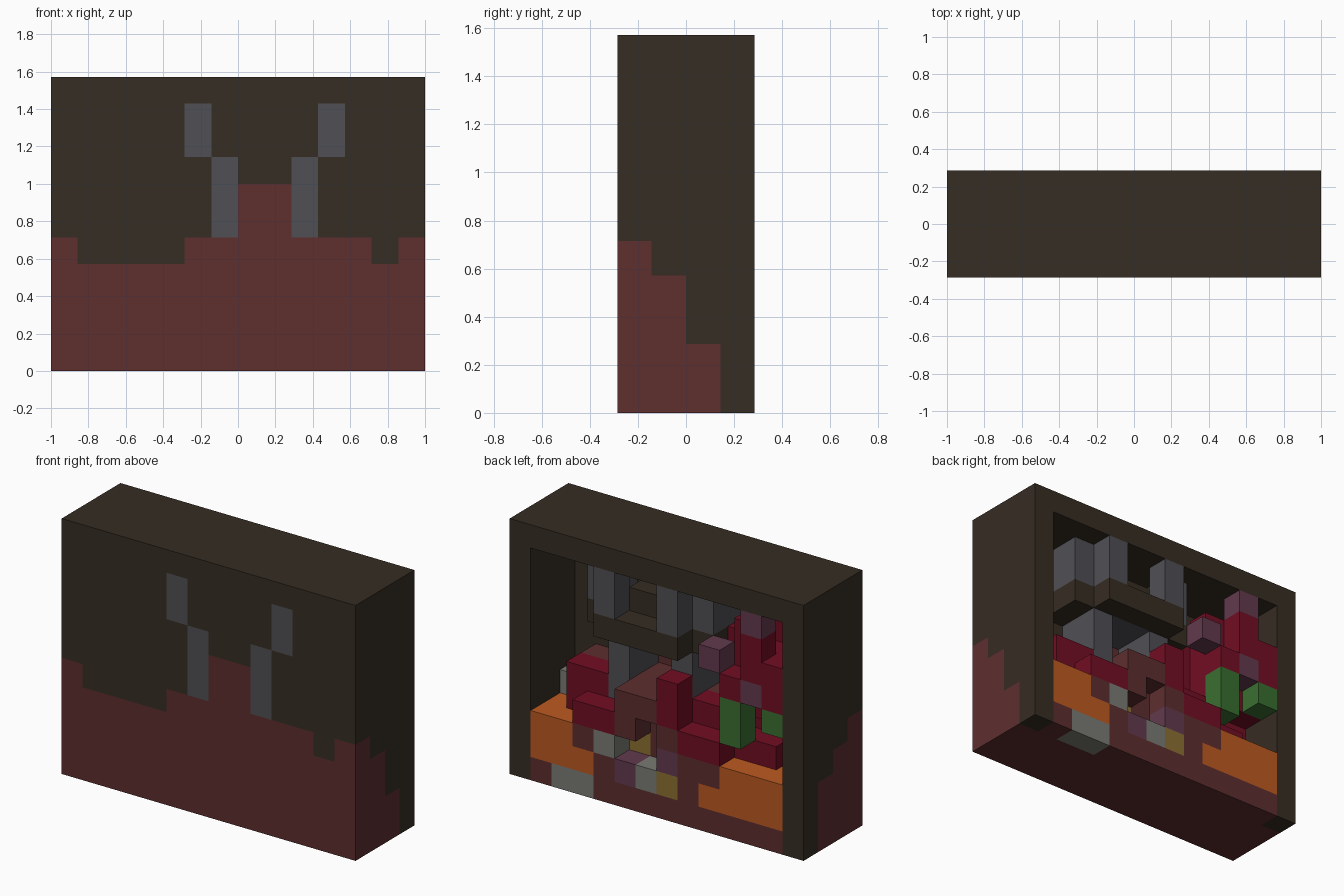
import bpy
import bmesh
from mathutils import Vector

cube = bpy.data.objects.get("Cube")
if cube:
    bpy.data.objects.remove(cube, do_unlink=True)

UNIT = 1 / 7          # block edge
WIDE, DEEP = 14, 4    # blocks across and front to back


def linear(c):
    c /= 255
    return c / 12.92 if c <= 0.04045 else ((c + 0.055) / 1.055) ** 2.4


def material(name, *rgb):
    mat = bpy.data.materials.new(name)
    mat.use_nodes = True
    colour = [linear(c) for c in rgb] + [1]
    mat.diffuse_color = colour
    bsdf = mat.node_tree.nodes["Principled BSDF"]
    bsdf.inputs["Base Color"].default_value = colour
    bsdf.inputs["Roughness"].default_value = 0.9
    return mat


brown = material("dark brown", 54, 45, 35)
maroon = material("dull maroon", 94, 46, 47)
grey = material("slate grey", 80, 80, 85)
red = material("crimson", 114, 14, 36)
orange = material("burnt orange", 188, 90, 33)
green = material("leaf green", 58, 110, 48)
purple = material("dusty purple", 98, 58, 77)
yellow = material("ochre", 140, 112, 50)
stone = material("pale stone", 122, 122, 116)

cells = {}       # block position -> part name
part_colour = {}


def put(part, mat, across, depth, height):
    """Fill inclusive block ranges: across from +x, depth from the back, height from the floor."""
    part_colour[part] = mat
    for j in range(across[0], across[-1] + 1):
        for d in range(depth[0], depth[-1] + 1):
            for h in range(height[0], height[-1] + 1):
                cells[j, d, h] = part


# Outer casing: side walls, roof, front wall
for side in (0, WIDE - 1):
    put("casing", brown, [side], (0, 3), (0, 10))
put("casing", brown, (0, 13), (0, 3), [10])
put("casing", brown, (0, 13), [3], (0, 10))

# Ground colour rising up the walls
put("ground", maroon, (0, 13), [3], (0, 3))
put("ground", maroon, [0], [3], [4])
put("ground", maroon, (2, 8), [3], [4])
put("ground", maroon, [13], [3], [4])
put("ground", maroon, (5, 6), [3], (5, 6))
put("ground", maroon, [0], [1], (0, 1))
put("ground", maroon, [13], [1], (0, 2))
for side in (0, WIDE - 1):
    put("ground", maroon, [side], [2], (0, 3))

# Floor fill and mound
put("ground", maroon, (1, 12), (0, 2), (0, 1))
put("ground", maroon, (1, 12), (1, 2), [2])
put("ground", maroon, (2, 8), [2], (3, 4))
put("ground", maroon, (4, 6), [1], [3])
put("ground", maroon, (5, 6), [1], [4])
for j in (3, 7, 8, 9):
    put("ground", maroon, [j], [0], [2])
put("mound", maroon, [5], [0], (3, 4))
put("mound", maroon, [6], [0], [4])
put("mound", maroon, [7], [0], [3])

# Orange banks on both sides
put("orange_bank", orange, (1, 2), (0, 1), (1, 2))
put("orange_bank", orange, [3], [0], [1])
put("orange_bank", orange, [9], [0], [1])
put("orange_bank", orange, (10, 12), (0, 1), (1, 2))

# Small coloured stones
put("pale_stones", stone, (2, 3), [0], [0])
put("pale_stones", stone, [4], [0], [2])
put("pale_stones", stone, [6], [0], [1])
put("pale_stones", stone, [1], [2], [3])
put("purple_stones", purple, [5], [0], [1])
put("purple_stones", purple, [7], [0], [2])
put("yellow_stones", yellow, [7], [0], [1])
put("yellow_stones", yellow, [5], [1], [2])

# Red blocks on the mound
put("red_ledge", red, (2, 3), [1], (3, 4))
put("red_ledge", red, (3, 4), [0], [3])
put("red_ledge", red, [7], [0], (4, 5))
put("red_ledge", red, (8, 9), [0], [3])
put("red_ledge", red, (8, 9), [1], (3, 4))
put("red_ledge", red, (10, 11), [1], [3])

# Tall red growth with green leaves and purple buds
put("red_growth", red, (9, 12), [2], (3, 7))
put("red_growth", red, [11], [2], [8])
put("red_growth", red, (10, 12), [1], (5, 7))
put("red_growth", red, [10], [1], [8])
put("red_growth", red, (10, 12), [0], [6])
put("red_growth", red, [11], [0], (7, 8))
put("red_growth", red, [12], [0], [7])
put("green_leaves", green, [10], [0], (4, 5))
put("green_leaves", green, [12], [0], [5])
put("purple_buds", purple, [9], [0], [7])
put("purple_buds", purple, [11], [0], [6])
put("purple_buds", purple, [11], [0], [9])

# Shelf with its grey underside
put("shelf", brown, (4, 7), [0], [7])
put("shelf", brown, (3, 8), (1, 2), [7])
put("shelf_underside", grey, (5, 6), (1, 2), [7])
put("shelf", brown, (5, 6), (1, 2), [8])

# Grey posts above and below the shelf, mirrored about its middle
for inner, outer in ((4, 3), (7, 8)):
    put("lower_posts", grey, [inner], [1], (4, 6))
    put("lower_posts", grey, [inner], [2], (5, 6))
    put("lower_posts", grey, [inner], [3], (5, 7))
    put("upper_posts", grey, [inner], [0], (8, 9))
    put("upper_posts", grey, [outer], (1, 3), (8, 9))

# Build one mesh per part from the exposed block sides
DIRECTIONS = [s * Vector(a) for a in ((1, 0, 0), (0, 1, 0), (0, 0, 1)) for s in (1, -1)]


def build(part):
    bm = bmesh.new()
    for (j, d, h), owner in cells.items():
        if owner != part:
            continue
        centre = Vector((WIDE / 2 - j - 0.5, DEEP / 2 - d - 0.5, h + 0.5))
        for n in DIRECTIONS:
            if (j - int(n.x), d - int(n.y), h + int(n.z)) in cells:
                continue
            u = Vector((n.y, n.z, n.x)) / 2
            v = n.cross(u)
            corners = (-u - v, u - v, u + v, v - u)
            bm.faces.new([bm.verts.new((centre + n / 2 + c) * UNIT) for c in corners])
    bmesh.ops.remove_doubles(bm, verts=bm.verts, dist=0.001)
    mesh = bpy.data.meshes.new(part)
    bm.to_mesh(mesh)
    bm.free()
    mesh.materials.append(part_colour[part])
    bpy.context.collection.objects.link(bpy.data.objects.new(part, mesh))


for part in part_colour:
    build(part)
